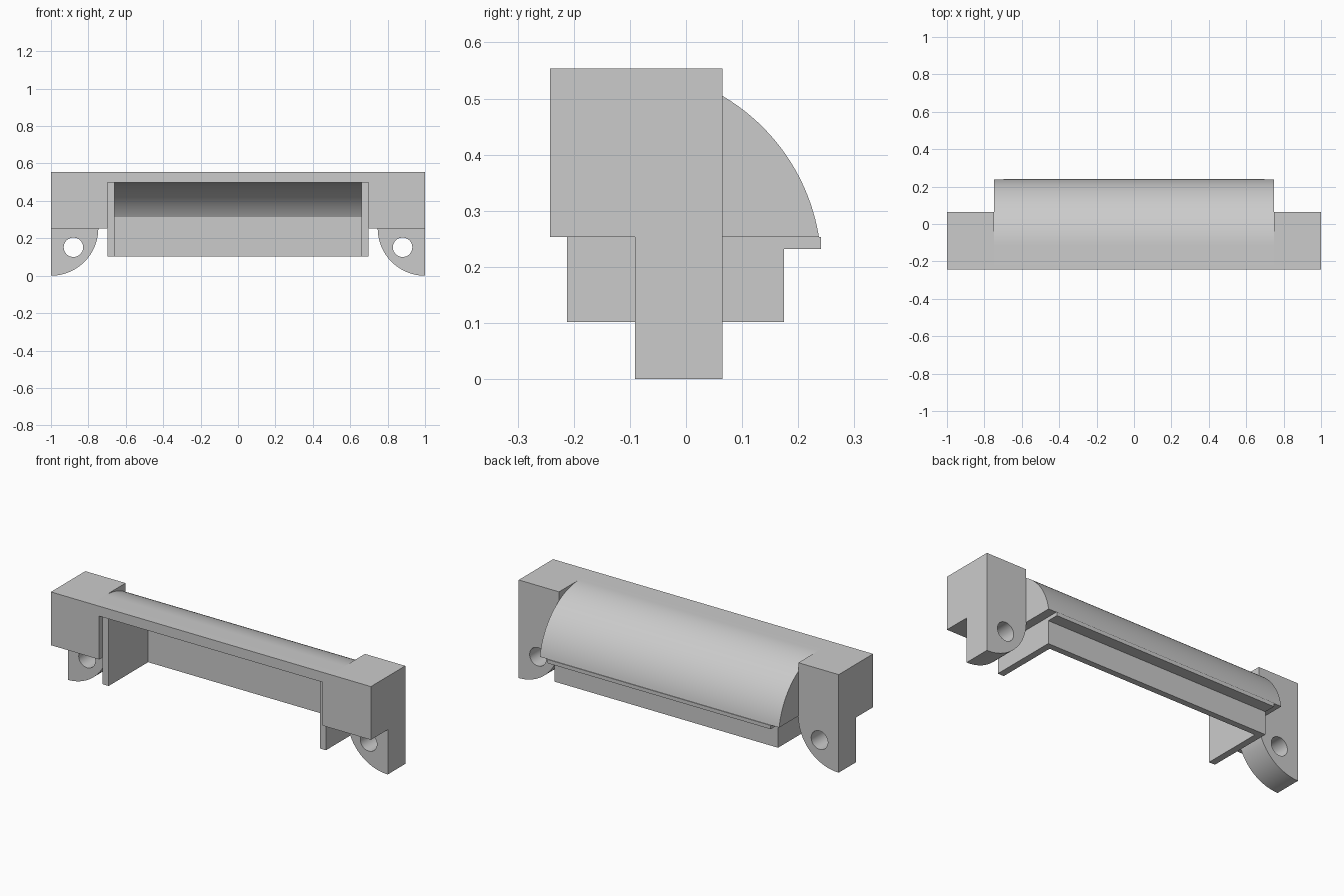
import bpy, bmesh, math

cube = bpy.data.objects.get("Cube")
if cube:
    bpy.data.objects.remove(cube, do_unlink=True)

grey = bpy.data.materials.new("matte grey")
grey.use_nodes = True
COLOR = (0.6, 0.6, 0.6, 1)
grey.diffuse_color = COLOR
grey.node_tree.nodes["Principled BSDF"].inputs["Base Color"].default_value = COLOR

FRONT, BACK, TOP, SEAT = -0.242, 0.065, 0.554, 0.253
MOUTH, OPENING, SHELL_END = 0.698, 0.66, 0.748


def extrude(name, profile, a, b, axis="x"):
    """Extrude a closed profile: (y, z) along x, or (x, z) along y."""
    place = (lambda p, t: (t, p[0], p[1])) if axis == "x" else (lambda p, t: (p[0], t, p[1]))
    bm = bmesh.new()
    ends = [[bm.verts.new(place(p, t)) for p in profile] for t in (a, b)]
    bm.faces.new(ends[0])
    bm.faces.new(ends[1][::-1])
    n = len(profile)
    for i in range(n):
        j = (i + 1) % n
        bm.faces.new((ends[0][i], ends[1][i], ends[1][j], ends[0][j]))
    bmesh.ops.recalc_face_normals(bm, faces=bm.faces)
    mesh = bpy.data.meshes.new(name)
    bm.to_mesh(mesh)
    bm.free()
    mesh.materials.append(grey)
    obj = bpy.data.objects.new(name, mesh)
    bpy.context.collection.objects.link(obj)
    return obj


def box(name, x, y, z):
    return extrude(name, [(y[0], z[0]), (y[1], z[0]), (y[1], z[1]), (y[0], z[1])], *x)


def arc(cx, cz, r, start, end, n=32):
    steps = [start + (end - start) * i / n for i in range(n + 1)]
    return [(cx + r * math.cos(t), cz + r * math.sin(t)) for t in steps]


def cut(obj, cutter):
    mod = obj.modifiers.new("cut", "BOOLEAN")
    mod.operation, mod.solver, mod.object = "DIFFERENCE", "EXACT", cutter
    bpy.context.view_layer.objects.active = obj
    bpy.ops.object.modifier_apply(modifier=mod.name)
    bpy.data.objects.remove(cutter, do_unlink=True)


def smooth(obj, angle=30):
    bpy.ops.object.select_all(action="DESELECT")
    obj.select_set(True)
    bpy.context.view_layer.objects.active = obj
    bpy.ops.object.shade_smooth_by_angle(angle=math.radians(angle))


# Curved housing
R, CY, SHIFT, WALL_Y = 0.3575, -0.116, 0.056, 0.14
CZ = TOP - R
CEILING = TOP - SHIFT
outer = arc(CY, CZ, R, math.asin((SEAT - CZ) / R), math.pi / 2)
housing = extrude("housing", [(FRONT, SEAT)] + outer + [(FRONT, TOP)], -SHELL_END, SHELL_END)

# Hollow with the same curve set in from the outside, open at the front
inner = arc(CY - SHIFT, CZ - SHIFT, R, math.acos((WALL_Y - CY + SHIFT) / R), math.pi / 2)
cavity = [(-0.4, 0), (WALL_Y, 0)] + inner + [(-0.4, CEILING)]
cut(housing, extrude("cavity_cutter", cavity, -OPENING, OPENING))
cut(housing, box("mouth_cutter", (-MOUTH, MOUTH), (-0.4, -0.212), (0, CEILING)))
smooth(housing, 15)

# Skirt wall below the housing, and the lip behind it
box("back_wall", (-OPENING, OPENING), (WALL_Y, 0.175), (0.102, SEAT))
box("back_lip", (-MOUTH, MOUTH), (0.175, 0.241), (0.232, SEAT))

for side, s in (("left", 1), ("right", -1)):
    box(side + "_skirt_plate", (s * OPENING, s * MOUTH), (-0.212, 0.175), (0.102, SEAT))
    box(side + "_end_block", (s * SHELL_END, s), (FRONT, BACK), (SEAT, TOP))
    # Quarter-round mounting ear with a through hole
    quarter = arc(1, SEAT, SEAT, math.pi, 1.5 * math.pi)
    ear = extrude(side + "_ear", [(s * x, z) for x, z in quarter + [(1, SEAT)]], -0.091, BACK, "y")
    hole = arc(s * 0.88, 0.152, 0.052, 0, 2 * math.pi, 40)[:-1]
    cut(ear, extrude("hole_cutter", hole, -0.3, 0.3, "y"))
    smooth(ear)
